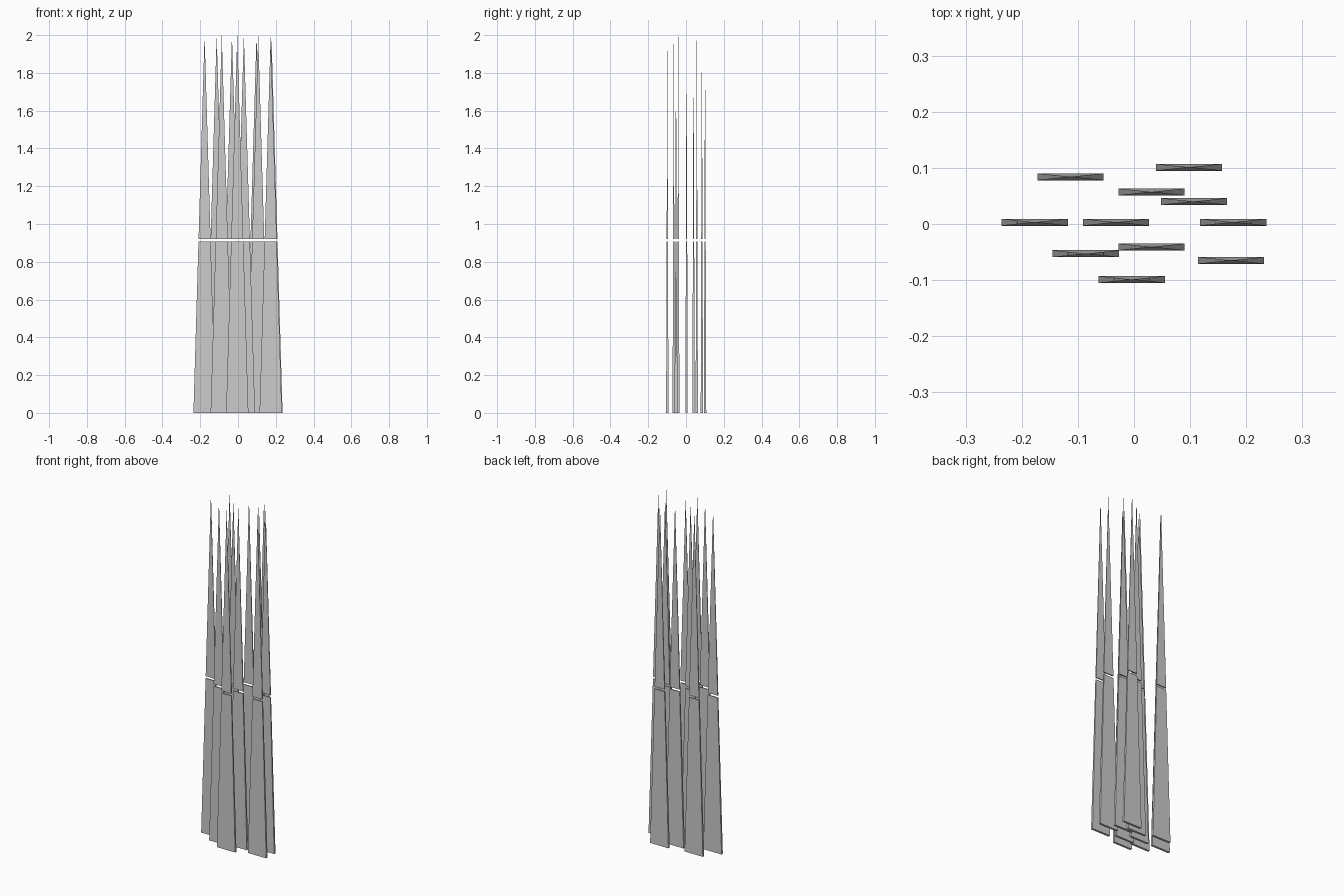
import bpy, bmesh

if "Cube" in bpy.data.objects:
    bpy.data.objects.remove(bpy.data.objects["Cube"])

W, T, H = 0.118, 0.0125, 2.0        # base width, base thickness, full height
CUT_LOW, CUT_HIGH = 0.907, 0.92     # gap slicing every blade

# blade positions (x, y)
SPOTS = [(-0.177, 0.003), (-0.032, 0.003), (0.177, 0.003), (-0.113, 0.084),
         (0.098, 0.101), (0.031, 0.057), (0.107, 0.04), (-0.086, -0.053),
         (0.031, -0.041), (-0.004, -0.099), (0.173, -0.065)]


def ring(bm, z):
    s = 1 - z / H
    return [bm.verts.new((a * W / 2 * s, b * T / 2 * s, z))
            for a, b in ((-1, -1), (1, -1), (1, 1), (-1, 1))]


def make_mesh(name, z0, z1):
    """Slice of a slim four-sided pyramid; closes to a point at full height."""
    bm = bmesh.new()
    low = ring(bm, z0)
    bm.faces.new(low[::-1])
    if z1 < H:
        top = ring(bm, z1)
        bm.faces.new(top)
        for i in range(4):
            j = (i + 1) % 4
            bm.faces.new((low[i], low[j], top[j], top[i]))
    else:
        tip = bm.verts.new((0, 0, H))
        for i in range(4):
            bm.faces.new((low[i], low[(i + 1) % 4], tip))
    mesh = bpy.data.meshes.new(name)
    bm.to_mesh(mesh)
    bm.free()
    return mesh


# lower stems and pointed upper halves, shared meshes
parts = [make_mesh("blade_lower", 0, CUT_LOW), make_mesh("blade_tip", CUT_HIGH, H)]
for n, (x, y) in enumerate(SPOTS, 1):
    for mesh in parts:
        ob = bpy.data.objects.new(f"{mesh.name}_{n}", mesh)
        ob.location = (x, y, 0)
        bpy.context.collection.objects.link(ob)
